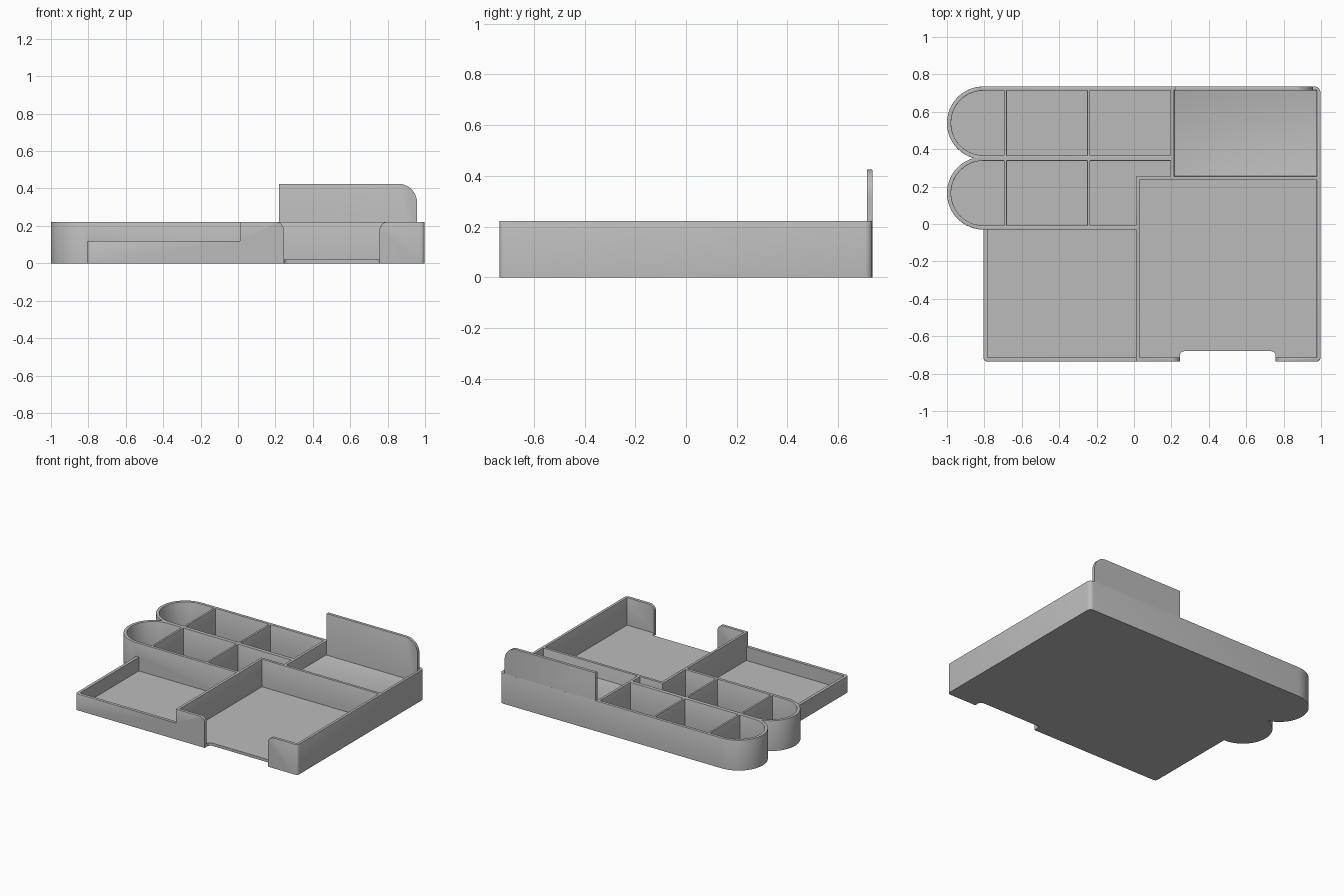
import bpy, bmesh, math

if "Cube" in bpy.data.objects:
    bpy.data.objects.remove(bpy.data.objects["Cube"])

FLOOR, RIM, LOW_RIM, TOP = 0.02, 0.222, 0.12, 0.425
ROW_X, ROW_R, WELL_R = -0.805, 0.195, 0.173
ROWS = (0.54, 0.165)          # centre lines of the two rounded rows
HALF = 0.735

grey = bpy.data.materials.new("matte grey")
grey.use_nodes = True
grey.diffuse_color = (0.5, 0.5, 0.5, 1)
grey.node_tree.nodes["Principled BSDF"].inputs["Base Color"].default_value = (0.5, 0.5, 0.5, 1)


def arc(cx, cy, r, start, end, steps=24):
    return [(cx + r * math.cos(math.radians(start + (end - start) * i / steps)),
             cy + r * math.sin(math.radians(start + (end - start) * i / steps)))
            for i in range(steps + 1)]


def rect(x0, y0, x1, y1):
    return [(x0, y0), (x1, y0), (x1, y1), (x0, y1)]


def prism(name, outline, low, high, upright=False):
    """Extrude an outline along z, or along y when upright."""
    bm = bmesh.new()
    place = (lambda p, d: (p[0], d, p[1])) if upright else (lambda p, d: (p[0], p[1], d))
    face = bm.faces.new([bm.verts.new(place(p, low)) for p in outline])
    grown = bmesh.ops.extrude_face_region(bm, geom=[face])["geom"]
    for v in grown:
        if isinstance(v, bmesh.types.BMVert):
            v.co[1 if upright else 2] = high
    bmesh.ops.recalc_face_normals(bm, faces=bm.faces)
    mesh = bpy.data.meshes.new(name)
    bm.to_mesh(mesh)
    bm.free()
    mesh.materials.append(grey)
    obj = bpy.data.objects.new(name, mesh)
    bpy.context.collection.objects.link(obj)
    return obj


def activate(obj):
    bpy.ops.object.select_all(action='DESELECT')
    obj.select_set(True)
    bpy.context.view_layer.objects.active = obj


def cut(obj, outline, low, high=1.0, upright=False):
    cutter = prism("cutter", outline, low, high, upright)
    cutter.hide_render = True
    activate(obj)
    mod = obj.modifiers.new("cut", 'BOOLEAN')
    mod.operation, mod.solver, mod.object = 'DIFFERENCE', 'EXACT', cutter
    bpy.ops.object.modifier_apply(modifier=mod.name)
    bpy.data.objects.remove(cutter)


def soften(obj, width, lowest):
    """Round the sharp level edges above a height and smooth the curves."""
    bm = bmesh.new()
    bm.from_mesh(obj.data)
    bmesh.ops.dissolve_limit(bm, angle_limit=0.01, verts=bm.verts, edges=bm.edges)
    edges = [e for e in bm.edges if all(v.co.z > lowest for v in e.verts)
             and len(e.link_faces) == 2 and e.calc_face_angle() > 0.9
             and abs(e.verts[0].co.z - e.verts[1].co.z) < 0.001]
    bmesh.ops.bevel(bm, geom=edges, offset=width, segments=2, profile=0.5,
                    affect='EDGES', clamp_overlap=True)
    bm.to_mesh(obj.data)
    bm.free()
    activate(obj)
    bpy.ops.object.shade_smooth_by_angle(angle=math.radians(35))


# Solid tray body with two rounded ends on its right side
cusp = math.degrees(math.acos((ROWS[0] - ROWS[1]) / 2 / ROW_R))
outline = arc(ROW_X, -HALF + 0.02, 0.02, 180, 270, 4)
outline = [(x + 0.02, y) for x, y in outline]
outline += arc(0.977, -HALF + 0.02, 0.02, 270, 360, 4)
outline += arc(0.967, HALF - 0.03, 0.03, 0, 90, 4)
outline += arc(ROW_X, ROWS[0], ROW_R, 90, 270 - cusp)
outline += arc(ROW_X, ROWS[1], ROW_R, 90 + cusp, 270)[1:]
tray = prism("organizer_tray", outline, 0, RIM)

# Low paper tray: lower rim, then its pocket
cut(tray, rect(-1.2, -1, 0.01, -0.03), LOW_RIM)
cut(tray, rect(-0.783, -0.713, 0.01, -0.03), FLOOR)

# Rounded wells and square wells of the two rows
for cy in ROWS:
    y0, y1 = cy - WELL_R, cy + WELL_R
    cut(tray, arc(ROW_X, cy, WELL_R, 90, 270) + [(-0.695, y0), (-0.695, y1)], FLOOR)
    cut(tray, rect(-0.68, y0, -0.25, y1), FLOOR)
y0, y1 = ROWS[0] - WELL_R, ROWS[0] + WELL_R
cut(tray, rect(-0.235, y0, 0.195, y1), FLOOR)

# Last well of the front row steps around the large tray
y0, y1 = ROWS[1] - WELL_R, ROWS[1] + WELL_R
cut(tray, [(-0.235, y0), (0.01, y0), (0.01, 0.255), (0.195, 0.255),
           (0.195, y1), (-0.235, y1)], FLOOR)

# Large tray and rear tray
cut(tray, rect(0.03, -0.713, 0.977, 0.235), FLOOR)
cut(tray, rect(0.215, 0.255, 0.977, 0.715), LOW_RIM)

# Finger gap in the front wall, with flared upper corners
GAP0, GAP1, FLARE = 0.245, 0.757, 0.045
slot = [(GAP1, -1)] + arc(GAP1 - 0.025, -0.705, 0.025, 0, 90, 5)
slot += arc(GAP0 + 0.025, -0.705, 0.025, 90, 180, 5) + [(GAP0, -1)]
cut(tray, slot, -0.5)
flare = arc(GAP1 + FLARE, RIM - FLARE, FLARE, 180, 90, 8)
flare += [(GAP1 + FLARE, 0.5), (GAP0 - FLARE, 0.5)]
flare += arc(GAP0 - FLARE, RIM - FLARE, FLARE, 90, 0, 8)
cut(tray, flare, -1, -0.7, upright=True)
soften(tray, 0.005, 0.1)

# Tall back panel with one rounded top corner
panel = [(0.22, FLOOR), (0.957, FLOOR)]
panel += arc(0.857, TOP - 0.1, 0.1, 0, 90, 12) + [(0.22, TOP)]
back_panel = prism("back_panel", panel, 0.713, 0.7345, upright=True)
soften(back_panel, 0.006, TOP - 0.01)
